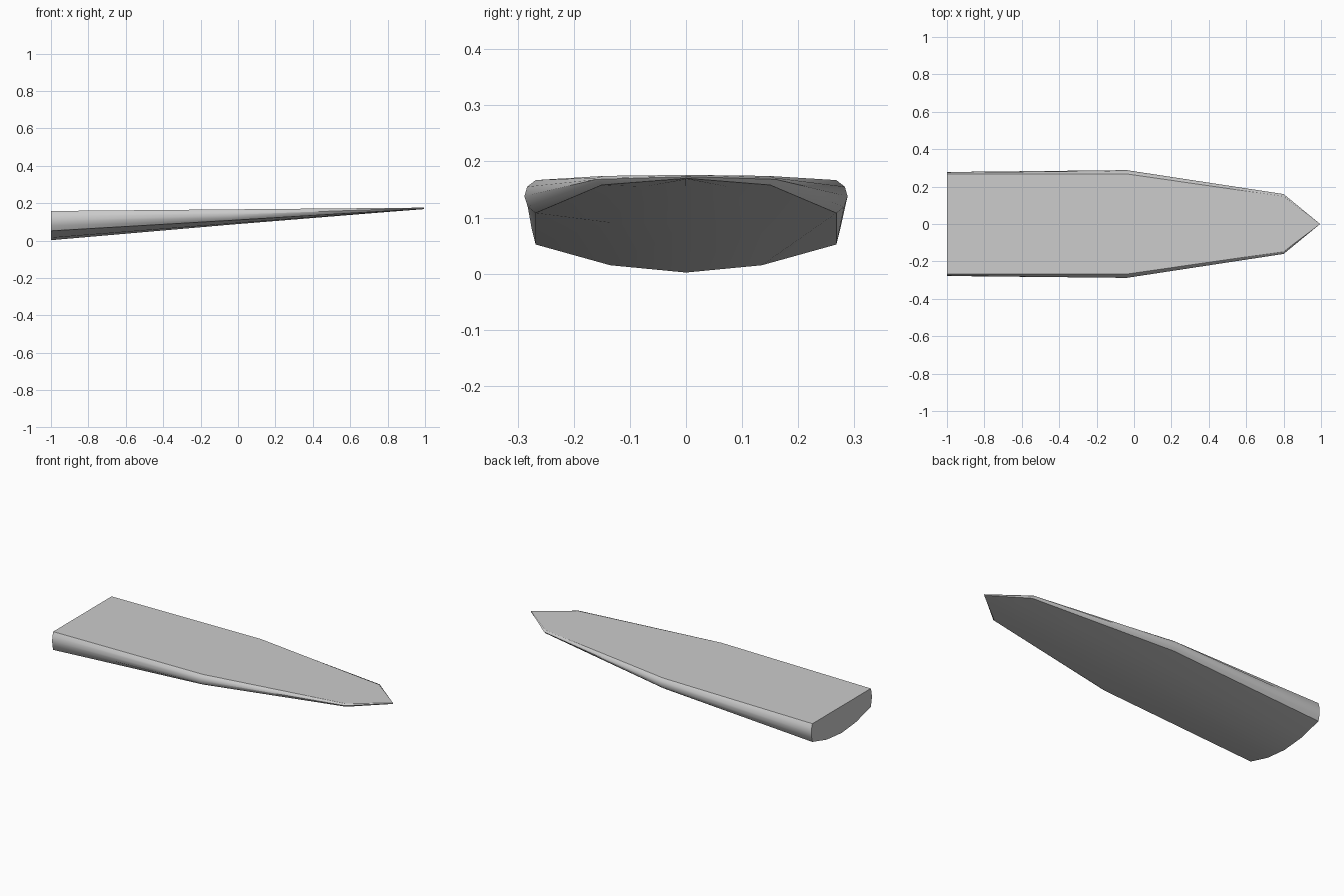
import bpy, bmesh, math

cube = bpy.data.objects.get("Cube")
if cube:
    bpy.data.objects.remove(cube, do_unlink=True)

# One plain grey finish
grey = bpy.data.materials.new("matte_grey")
grey.use_nodes = True
colour = (0.6, 0.6, 0.6, 1)
grey.diffuse_color = colour
grey.node_tree.nodes["Principled BSDF"].inputs["Base Color"].default_value = colour

# Half sections (y, z) from keel to deck edge, each at its own x
sections = [
    (-1.0, [(0, .002), (.135, .015), (.268, .052), (.275, .08),
            (.278, .106), (.275, .134), (.268, .158)]),
    (-.04, [(0, .085), (.135, .091), (.268, .108), (.282, .119),
            (.288, .138), (.283, .155), (.268, .1667)]),
    (.80, [(0, .153), (.075, .155), (.15, .158), (.157, .165),
           (.16, .168), (.157, .171), (.147, .1742)]),
    (.995, [(0, .168), (0, .169), (0, .17), (0, .172),
            (0, .173), (0, .174), (0, .176)]),
]

# Tapered hull: loft the mirrored sections, then close the deck and stern
bm = bmesh.new()
rings = []
for x, half in sections:
    full = [(-y, z) for y, z in reversed(half)] + half[1:]
    rings.append([bm.verts.new((x, y, z)) for y, z in full])
for a, b in zip(rings, rings[1:]):
    for i in range(len(a) - 1):
        bm.faces.new((a[i], a[i + 1], b[i + 1], b[i]))
    bm.faces.new((a[-1], a[0], b[0], b[-1]))
bm.faces.new(rings[0])
bmesh.ops.remove_doubles(bm, verts=bm.verts, dist=0.0005)
bmesh.ops.dissolve_degenerate(bm, edges=bm.edges, dist=0.0005)
bmesh.ops.recalc_face_normals(bm, faces=bm.faces)

mesh = bpy.data.meshes.new("tapered_hull")
bm.to_mesh(mesh)
bm.free()
mesh.materials.append(grey)
hull = bpy.data.objects.new("tapered_hull", mesh)
bpy.context.collection.objects.link(hull)

# Rounded sides and belly, crisp deck and stern edges
bpy.ops.object.select_all(action="DESELECT")
hull.select_set(True)
bpy.context.view_layer.objects.active = hull
bpy.ops.object.shade_smooth_by_angle(angle=math.radians(30))
